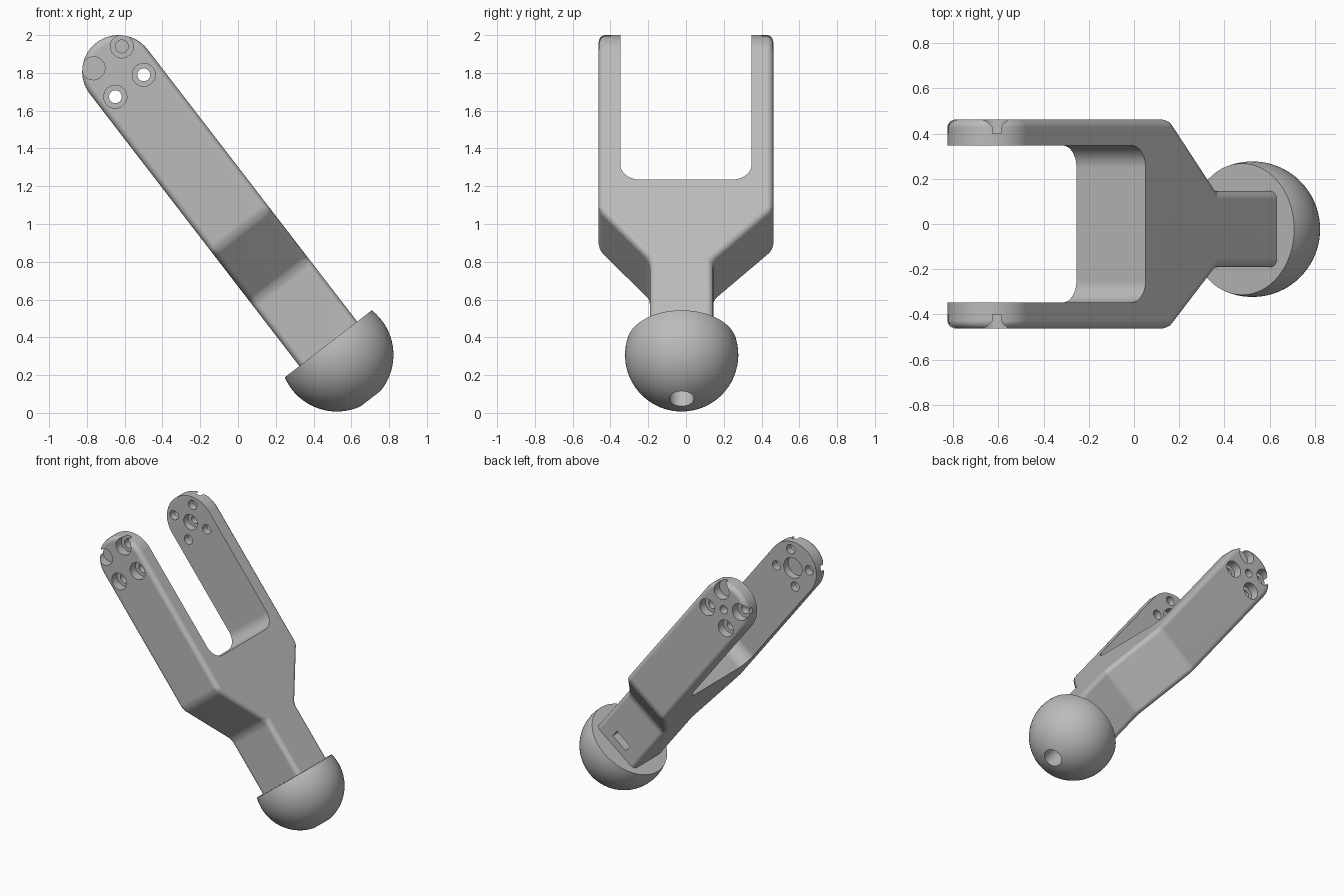
import bpy, bmesh, math
from mathutils import Matrix, Vector

if "Cube" in bpy.data.objects:
    bpy.data.objects.remove(bpy.data.objects["Cube"], do_unlink=True)

# Working frame: X runs down the arm from the tip pivot, Y is across the fork, Z is arm height
R = 0.193          # half height of the arm and tip radius
HALF = 0.463       # half width of the fork
GAP = 0.347        # half width of the fork opening
MID = -0.023       # centre line of neck and ball
NECK = 0.168       # half width of the neck
BALL_U, BALL_R, FLAT_U = 1.893, 0.30, 1.819

grey = bpy.data.materials.new("plain_grey")
grey.use_nodes = True
colour = (0.5, 0.5, 0.5, 1)
grey.diffuse_color = colour
grey.node_tree.nodes["Principled BSDF"].inputs["Base Color"].default_value = colour


def finish(name, bm):
    bmesh.ops.recalc_face_normals(bm, faces=bm.faces)
    mesh = bpy.data.meshes.new(name)
    bm.to_mesh(mesh)
    bm.free()
    mesh.materials.append(grey)
    ob = bpy.data.objects.new(name, mesh)
    bpy.context.collection.objects.link(ob)
    return ob


def prism(name, outline, axis, low, high):
    """Extrude an outline of (u, v) points along Y or Z."""
    bm = bmesh.new()
    place = (lambda u, v, t: (u, v, t)) if axis == "Z" else (lambda u, v, t: (u, t, v))
    face = bm.faces.new([bm.verts.new(place(u, v, low)) for u, v in outline])
    new = bmesh.ops.extrude_face_region(bm, geom=[face])["geom"]
    shift = Vector(place(0, 0, high - low))
    bmesh.ops.translate(bm, vec=shift, verts=[g for g in new if isinstance(g, bmesh.types.BMVert)])
    return finish(name, bm)


def arc(cx, cy, r, start, end, steps):
    angles = [math.radians(start + (end - start) * i / steps) for i in range(steps + 1)]
    return [(cx + r * math.cos(a), cy + r * math.sin(a)) for a in angles]


def cylinder(name, r, start, end, sides=32):
    """Closed cylinder between two points."""
    start, end = Vector(start), Vector(end)
    d = end - start
    bm = bmesh.new()
    turn = d.to_track_quat("Z", "Y").to_matrix().to_4x4()
    bmesh.ops.create_cone(bm, cap_ends=True, segments=sides, radius1=r, radius2=r,
                          depth=d.length, matrix=Matrix.Translation((start + end) / 2) @ turn)
    return finish(name, bm)


def apply(ob, mod):
    with bpy.context.temp_override(object=ob, active_object=ob, selected_objects=[ob]):
        bpy.ops.object.modifier_apply(modifier=mod.name)


def combine(ob, other, operation):
    mod = ob.modifiers.new("combine", "BOOLEAN")
    mod.operation, mod.solver, mod.object = operation, "EXACT", other
    apply(ob, mod)
    bpy.data.objects.remove(other, do_unlink=True)


# Body: fork and neck outline, trimmed by a round-ended side profile
outline = [(-0.3, HALF), (1.06, HALF), (1.40, MID + NECK), (1.9, MID + NECK),
           (1.9, MID - NECK), (1.40, MID - NECK), (1.06, -HALF), (-0.3, -HALF)]
arm = prism("fork_arm_with_ball", outline, "Z", -0.4, 0.4)
side = arc(0, 0, R, 90, 270, 28) + [(2.1, -R), (2.1, R)]
combine(arm, prism("side_profile", side, "Y", -0.7, 0.7), "INTERSECT")

# Rounded outer edges
bevel = arm.modifiers.new("rounding", "BEVEL")
bevel.width, bevel.segments = 0.035, 4
bevel.limit_method, bevel.angle_limit = "ANGLE", math.radians(30)
bevel.use_clamp_overlap = False
apply(arm, bevel)

# Fork opening with rounded inner corners
corner = 0.1
notch_end = 0.87
notch = [(-0.5, -GAP)]
notch += arc(notch_end - corner, -GAP + corner, corner, -90, 0, 10)
notch += arc(notch_end - corner, GAP - corner, corner, 0, 90, 10)
notch += [(-0.5, GAP)]
combine(arm, prism("fork_opening", notch, "Z", -0.5, 0.5), "DIFFERENCE")

# Ball end, cut flat where it meets the neck
bm = bmesh.new()
bmesh.ops.create_uvsphere(bm, u_segments=64, v_segments=40, radius=BALL_R,
                          matrix=Matrix.Translation((BALL_U, MID, 0)) @ Matrix.Rotation(math.pi / 2, 4, "Y"))
cut = bmesh.ops.bisect_plane(bm, geom=bm.verts[:] + bm.edges[:] + bm.faces[:],
                             plane_co=(FLAT_U, 0, 0), plane_no=(-1, 0, 0), clear_outer=True)
bmesh.ops.contextual_create(bm, geom=[g for g in cut["geom_cut"] if isinstance(g, bmesh.types.BMEdge)])
combine(arm, finish("ball", bm), "UNION")

# Four counterbored screw holes through both fork tips
off = 0.095
for u in (-off, off):
    for w in (-off, off):
        combine(arm, cylinder("screw_hole", 0.034, (u, -0.6, w), (u, 0.6, w)), "DIFFERENCE")
        for s in (-1, 1):
            combine(arm, cylinder("counterbore", 0.061, (u, s * 0.4, w), (u, s * 0.6, w)), "DIFFERENCE")

# Pivot details: stepped hole in the back tip, blind recess in the front tip
combine(arm, cylinder("pivot_hole", 0.03, (0, 0.2, 0), (0, 0.6, 0)), "DIFFERENCE")
combine(arm, cylinder("pivot_step", 0.056, (0, 0.2, 0), (0, 0.4, 0)), "DIFFERENCE")
combine(arm, cylinder("pivot_recess", 0.075, (0, -0.2, 0), (0, -0.4, 0)), "DIFFERENCE")

# Bolt hole up through the ball, and the nut slot in the back of the neck
combine(arm, cylinder("bolt_hole", 0.065, (1.74, MID, 0), (2.4, MID, 0)), "DIFFERENCE")
slot = [(1.71, -0.068), (1.765, -0.068), (1.765, 0.068), (1.71, 0.068)]
combine(arm, prism("nut_slot", slot, "Y", MID - 0.07, 0.4), "DIFFERENCE")

# Tilt the part and set it in place
tilt = Matrix.Rotation(math.radians(52.4), 4, "Y")
arm.data.transform(Matrix.Translation((-0.632, 0, 1.807)) @ tilt)

# Smooth rounded faces, keep hard edges
for ob in bpy.context.selected_objects:
    ob.select_set(False)
arm.select_set(True)
bpy.context.view_layer.objects.active = arm
bpy.ops.object.shade_smooth_by_angle(angle=math.radians(25))
weighted = arm.modifiers.new("even_shading", "WEIGHTED_NORMAL")
weighted.keep_sharp = True
